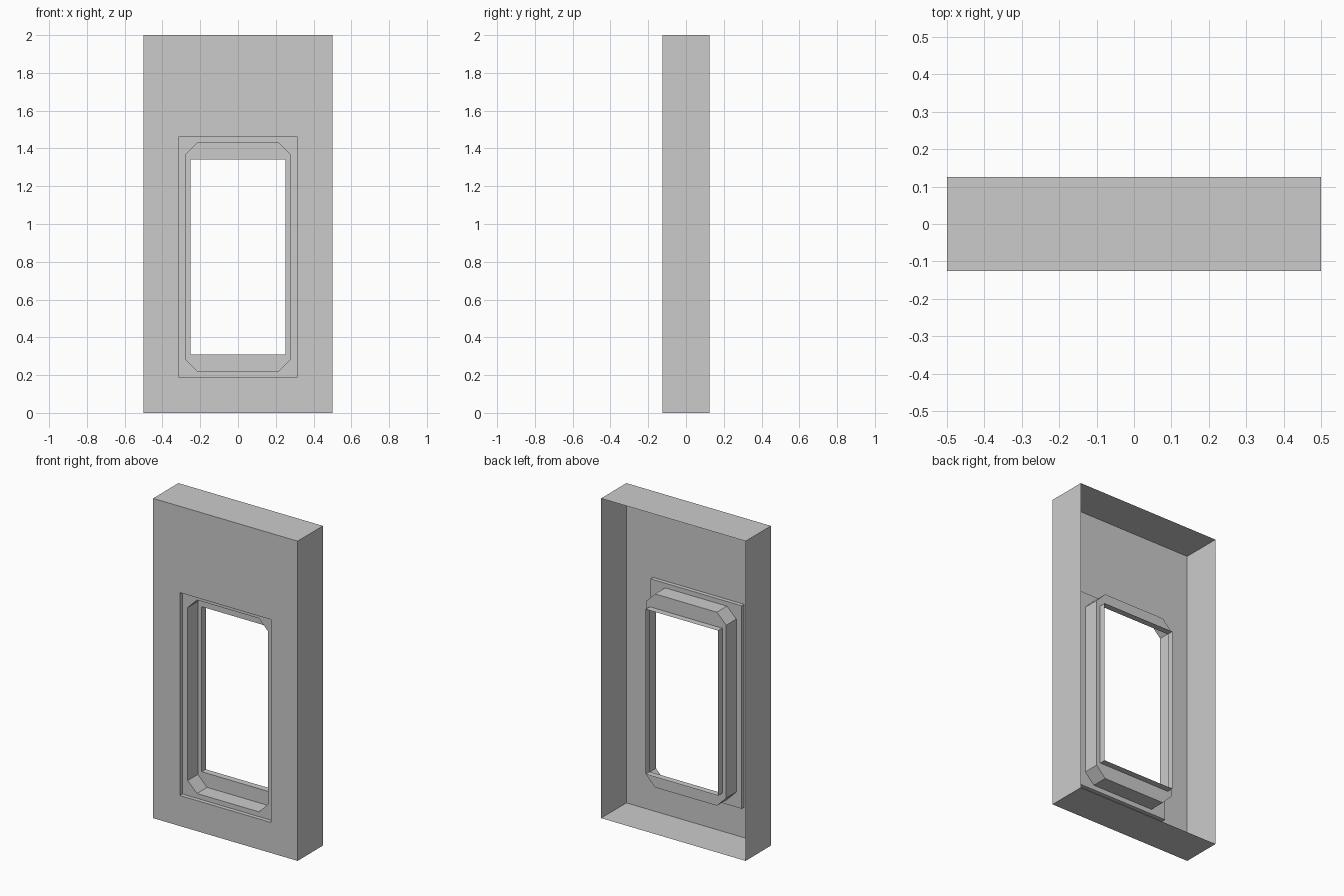
import bpy, bmesh

if "Cube" in bpy.data.objects:
    bpy.data.objects.remove(bpy.data.objects["Cube"])


def outline(half_w, z0, z1, y, cut=0.0):
    """Rectangle with optional cut corners, counter-clockwise seen from the front."""
    w, c = half_w, cut
    pts = [(-w + c, z0), (w - c, z0), (w, z0 + c), (w, z1 - c),
           (w - c, z1), (-w + c, z1), (-w, z1 - c), (-w, z0 + c)]
    return [(x, y, z) for x, z in pts]


def stepped_shell(name, outlines):
    """Join successive outlines with flat faces into one open shell."""
    bm = bmesh.new()
    loops = [[bm.verts.new(p) for p in pts] for pts in outlines]
    for a, b in zip(loops, loops[1:]):
        for i in range(8):
            j = (i + 1) % 8
            bm.faces.new((a[i], a[j], b[j], b[i]))
    # square corners collapse to single points
    bmesh.ops.remove_doubles(bm, verts=bm.verts[:], dist=1e-5)
    mesh = bpy.data.meshes.new(name)
    bm.to_mesh(mesh)
    bm.free()
    obj = bpy.data.objects.new(name, mesh)
    bpy.context.collection.objects.link(obj)
    return obj


# open-backed wall panel: outer sides, front face, shallow rebate edge
stepped_shell("wall_panel", [
    outline(0.5, 0, 2, 0.125),
    outline(0.5, 0, 2, -0.125),
    outline(0.315, 0.191, 1.46, -0.125),
    outline(0.315, 0.191, 1.46, -0.10),
])

# stepped window surround: rebate ledge, cut-corner reveal, inner ledge and opening
stepped_shell("window_frame", [
    outline(0.315, 0.191, 1.46, -0.10),
    outline(0.278, 0.221, 1.431, -0.10, 0.064),
    outline(0.278, 0.221, 1.431, 0.0, 0.064),
    outline(0.251, 0.309, 1.341, 0.0),
    outline(0.251, 0.309, 1.341, 0.04),
])
